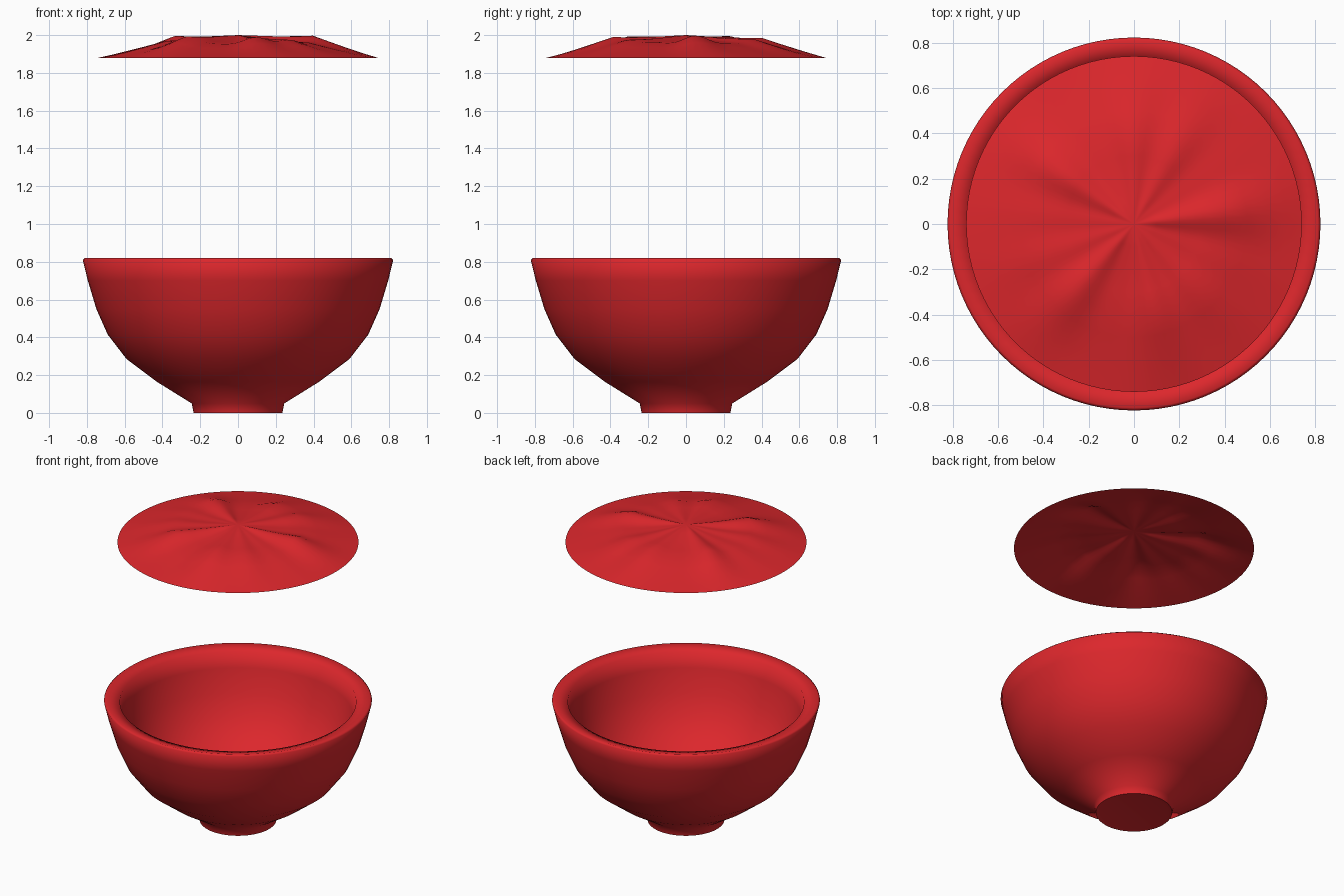
import bpy, bmesh, math

if "Cube" in bpy.data.objects:
    bpy.data.objects.remove(bpy.data.objects["Cube"])

red = bpy.data.materials.new("red_glaze")
red.diffuse_color = (0.72, 0.02, 0.025, 1)
red.use_nodes = True
red.node_tree.nodes["Principled BSDF"].inputs["Base Color"].default_value = red.diffuse_color


def revolve(name, profile, n, ripple=None):
    """Spin (radius, z) points round z; radius 0 becomes a single pole."""
    bm = bmesh.new()
    rings = []
    for r, z in profile:
        if r == 0:
            rings.append([bm.verts.new((0, 0, z))])
            continue
        ring = []
        for i in range(n):
            a = 2 * math.pi * i / n
            dz = ripple(r, a) if ripple else 0
            ring.append(bm.verts.new((r * math.cos(a), r * math.sin(a), z + dz)))
        rings.append(ring)
    for lo, hi in zip(rings, rings[1:]):
        for i in range(n):
            j = (i + 1) % n
            if len(lo) == 1:
                bm.faces.new((lo[0], hi[j], hi[i]))
            elif len(hi) == 1:
                bm.faces.new((lo[i], lo[j], hi[0]))
            else:
                bm.faces.new((lo[i], lo[j], hi[j], hi[i]))
    me = bpy.data.meshes.new(name)
    bm.to_mesh(me)
    bm.free()
    ob = bpy.data.objects.new(name, me)
    bpy.context.collection.objects.link(ob)
    me.materials.append(red)
    bpy.ops.object.select_all(action='DESELECT')
    ob.select_set(True)
    bpy.context.view_layer.objects.active = ob
    bpy.ops.object.shade_smooth_by_angle(angle=math.radians(75))
    return ob


# Bowl: foot, outer wall, rim, inner wall
revolve("bowl", [
    (0, 0.005), (0.21, 0.005), (0.235, 0.0), (0.245, 0.05), (0.43, 0.165),
    (0.59, 0.285), (0.69, 0.415), (0.75, 0.55), (0.795, 0.70), (0.822, 0.81),
    (0.81, 0.82), (0.725, 0.80), (0.705, 0.70), (0.66, 0.55), (0.60, 0.42),
    (0.50, 0.30), (0.36, 0.21), (0.20, 0.15), (0, 0.13)], 96)


# Floating domed sheet with shallow radial folds that fade at the edge
def folds(r, a):
    fade = min(r / 0.4, 1) * max(0, min((0.74 - r) / 0.34, 1))
    return fade * (0.013 * math.sin(5 * a + 1.0) + 0.009 * math.sin(8 * a + 0.4)
                   + 0.005 * math.sin(13 * a))


revolve("rippled_cover", [
    (0.74, 1.88), (0.67, 1.897), (0.60, 1.915), (0.50, 1.942), (0.40, 1.97),
    (0.30, 1.974), (0.20, 1.98), (0.10, 1.99), (0, 2.0)], 96, folds)
